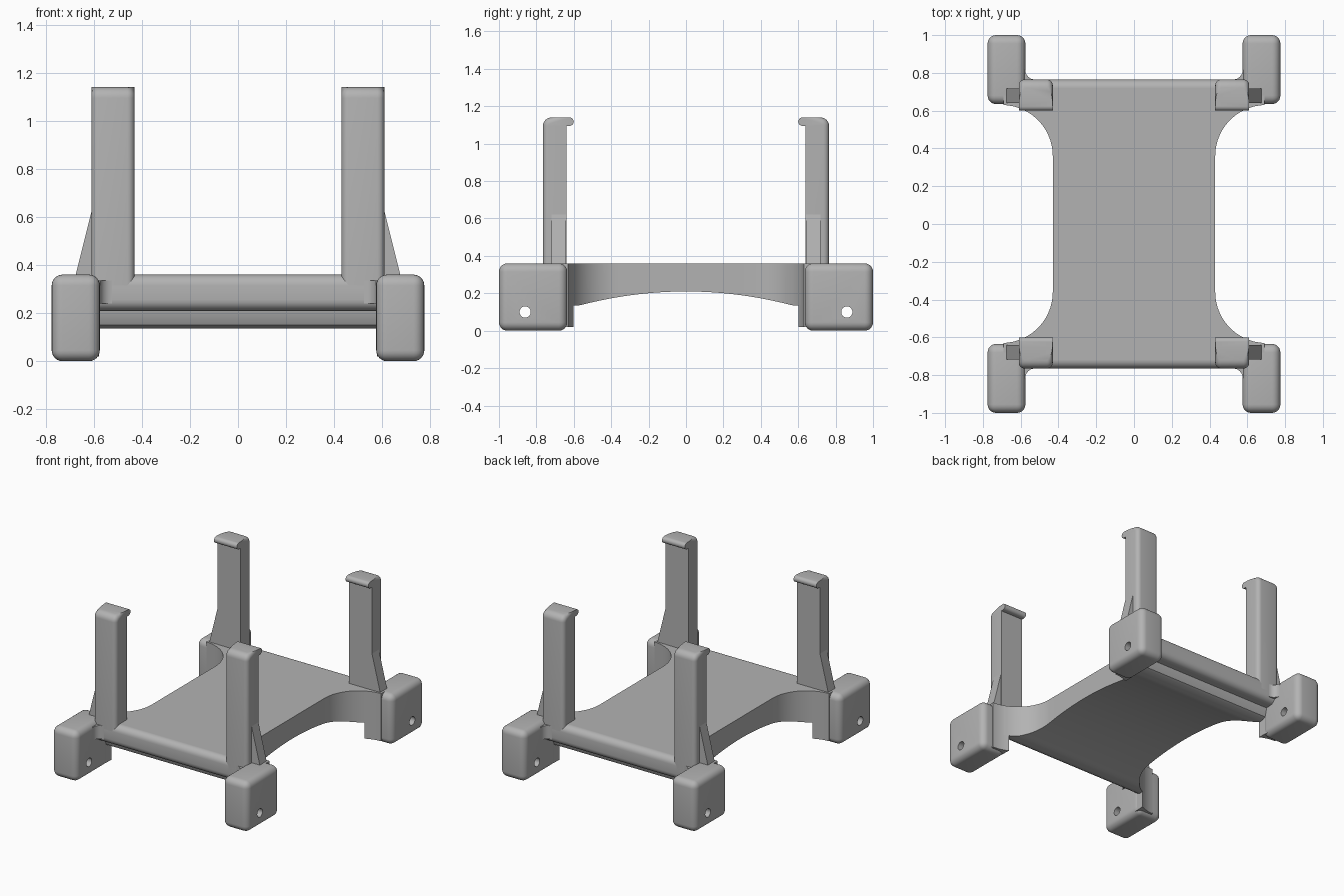
import bpy, bmesh, math
from mathutils import Vector

if "Cube" in bpy.data.objects:
    bpy.data.objects.remove(bpy.data.objects["Cube"])

grey = bpy.data.materials.new("light_grey")
grey.use_nodes = True
COLOR = (0.45, 0.45, 0.45, 1)
grey.diffuse_color = COLOR
grey.node_tree.nodes["Principled BSDF"].inputs["Base Color"].default_value = COLOR


def arc(cx, cy, r, a0, a1, n=8):
    angles = [math.radians(a0 + (a1 - a0) * i / n) for i in range(n + 1)]
    return [(cx + r * math.cos(a), cy + r * math.sin(a)) for a in angles]


def prism(bm, points, lo, hi, place):
    """Extrude a flat outline from lo to hi; place maps (u, v, depth) to x, y, z."""
    rings = [[bm.verts.new(place(u, v, d)) for u, v in points] for d in (lo, hi)]
    bm.faces.new(rings[0])
    bm.faces.new(rings[1])
    n = len(points)
    for i in range(n):
        j = (i + 1) % n
        bm.faces.new((rings[0][i], rings[0][j], rings[1][j], rings[1][i]))
    bmesh.ops.recalc_face_normals(bm, faces=bm.faces)


def finish(bm, name, mirrored=True, cutter=None):
    mesh = bpy.data.meshes.new(name)
    bmesh.ops.recalc_face_normals(bm, faces=bm.faces)
    bm.to_mesh(mesh)
    bm.free()
    mesh.materials.append(grey)
    ob = bpy.data.objects.new(name, mesh)
    bpy.context.collection.objects.link(ob)
    bpy.ops.object.select_all(action='DESELECT')
    ob.select_set(True)
    bpy.context.view_layer.objects.active = ob
    if cutter:
        mod = ob.modifiers.new("hole", 'BOOLEAN')
        mod.operation, mod.solver, mod.object = 'DIFFERENCE', 'EXACT', cutter
        bpy.ops.object.modifier_apply(modifier="hole")
    if mirrored:
        mod = ob.modifiers.new("mirror", 'MIRROR')
        mod.use_axis = (True, True, False)
        mod.use_mirror_merge = False
        bpy.ops.object.modifier_apply(modifier="mirror")
    bpy.ops.object.shade_smooth_by_angle(angle=math.radians(35))
    return ob


def plan(u, v, d):
    return (u, v, d)


def side(u, v, d):
    return (d, u, v)


def front(u, v, d):
    return (u, d, v)


# Deck: cross-sections lofted along y as (y, half width, bottom, top)
def arch(y):
    return 0.21 - 0.075 * (y / 0.57) ** 2


half = [(y, 0.43, arch(y), 0.36) for y in (0, 0.06, 0.12, 0.18, 0.24, 0.3, 0.36)]
for x, y in arc(0.70, 0.36, 0.27, 174, 108, 11):
    half.append((y, x, arch(min(y, 0.57)), 0.36))
half += [(0.635, 0.62, 0.137, 0.36), (0.66, 0.6, 0.15, 0.36), (0.675, 0.6, 0.18, 0.36),
         (0.68, 0.6, 0.208, 0.36), (0.72, 0.6, 0.21, 0.36)]
for y, rise in arc(0.72, 0, 0.045, 0, 90, 6)[::-1]:
    half.append((y, 0.6, 0.255 - rise, 0.315 + rise))
stations = [(-y, w, lo, hi) for y, w, lo, hi in half[:0:-1]] + half
bm = bmesh.new()
rings = [[bm.verts.new(c) for c in ((-w, y, lo), (w, y, lo), (w, y, hi), (-w, y, hi))]
         for y, w, lo, hi in stations]
for a, b in zip(rings, rings[1:]):
    for i in range(4):
        j = (i + 1) % 4
        bm.faces.new((a[i], a[j], b[j], b[i]))
bm.faces.new(rings[0])
bm.faces.new(rings[-1])
finish(bm, "deck", mirrored=False)

# Feet: rounded blocks with a cross-drilled hole
bpy.ops.mesh.primitive_cylinder_add(vertices=32, radius=0.03, depth=0.6,
                                    location=(0.675, 0.86, 0.1),
                                    rotation=(0, math.pi / 2, 0))
drill = bpy.context.object
drill.name = "hole_cutter"
drill.hide_render = True
bm = bmesh.new()
prism(bm, [(0.575, 0.635), (0.775, 0.635), (0.775, 1), (0.575, 1)], 0, 0.36, plan)
bmesh.ops.bevel(bm, geom=bm.edges[:], offset=0.045, segments=6, profile=0.5,
                affect='EDGES')
finish(bm, "feet", cutter=drill)
bpy.data.objects.remove(drill)

# Curved webs that carry the deck flare down the inner end of each foot
bm = bmesh.new()
web = arc(0.70, 0.36, 0.27, 117, 92, 5)
prism(bm, web + [(0.69, 0.68), (0.58, 0.68)], 0.02, 0.36, plan)
finish(bm, "foot_webs")

# Small fillets between the deck ends and the feet
bm = bmesh.new()
prism(bm, arc(0.525, 0.815, 0.05, -90, 0) + [(0.62, 0.815), (0.62, 0.72), (0.525, 0.72)],
      0.24, 0.335, plan)
finish(bm, "corner_fillets")

# Posts: side profile with an inward hook, outer edges rounded
profile = [(0.64, 0.28), (0.765, 0.28)] + arc(0.72, 1.095, 0.045, 0, 90, 6)
profile += arc(0.6225, 1.1175, 0.0225, 90, 270, 8) + [(0.64, 1.095)]
bm = bmesh.new()
prism(bm, profile, 0.43, 0.61, side)
rim = [e for e in bm.edges
       if abs(e.verts[0].co.x - e.verts[1].co.x) < 1e-4
       and all(v.co.y > 0.715 for v in e.verts) and max(v.co.z for v in e.verts) > 0.5]
bmesh.ops.bevel(bm, geom=rim, offset=0.03, segments=5, profile=0.5, affect='EDGES')
finish(bm, "posts")

# Gussets bracing the outer side of each post
bm = bmesh.new()
prism(bm, [(0.58, 0.30), (0.69, 0.30), (0.675, 0.36), (0.61, 0.62), (0.58, 0.62)],
      0.641, 0.718, front)
finish(bm, "post_gussets")
